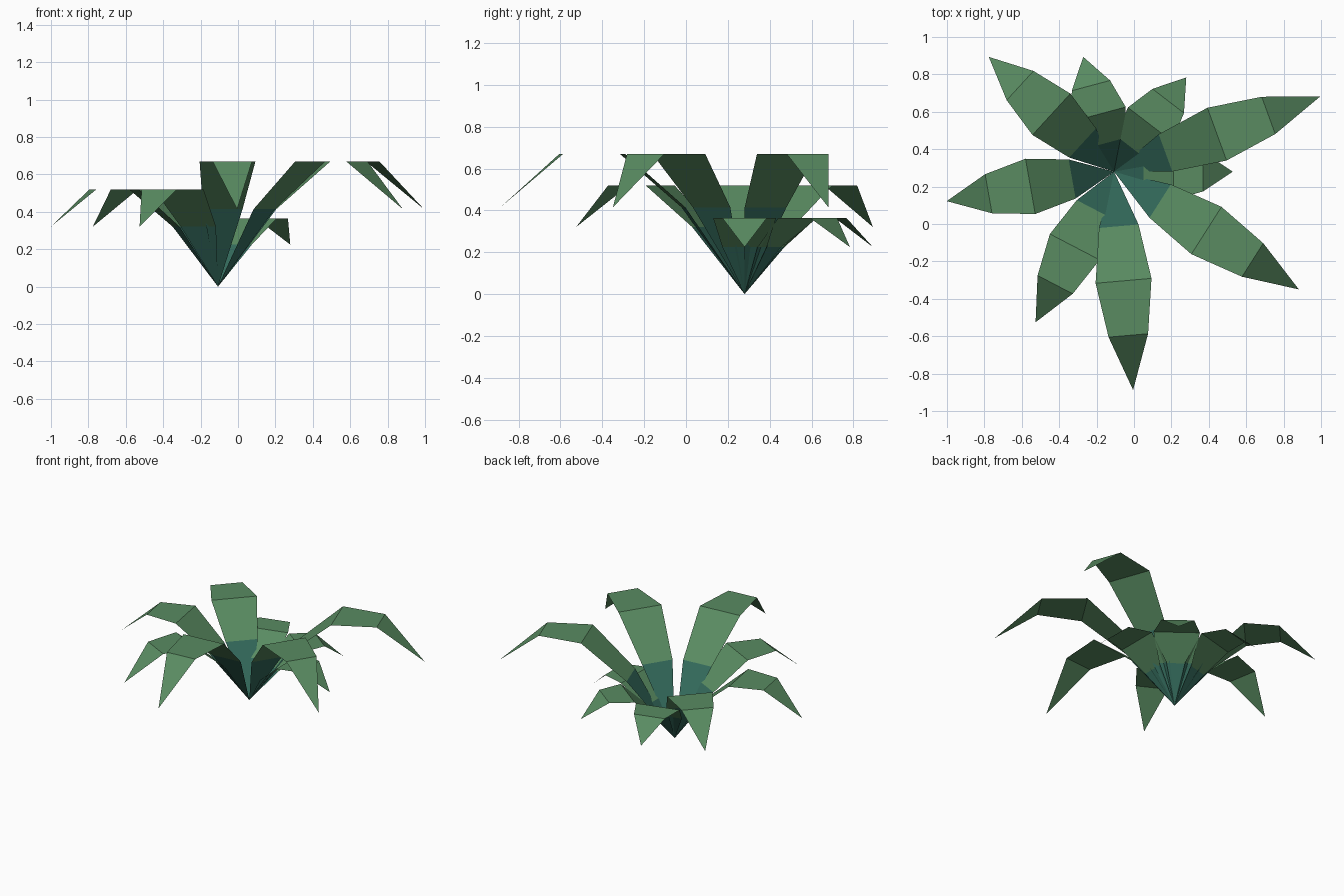
import bpy
from math import sin, cos, pi, radians

if "Cube" in bpy.data.objects:
    bpy.data.objects.remove(bpy.data.objects["Cube"])

BASE = (-0.107, 0.28)
HALF_WIDTH = 0.15
SEGMENTS = 4
GOLDEN_ANGLE = radians(137.5)
# (length, arch height) of small, medium and large leaves
SIZES = [(0.635, 0.382), (0.908, 0.545), (1.172, 0.705)]


def make_material(name, color):
    mat = bpy.data.materials.new(name)
    mat.diffuse_color = color
    mat.use_nodes = True
    mat.node_tree.nodes["Principled BSDF"].inputs["Base Color"].default_value = mat.diffuse_color
    return mat


leaf_green = make_material("leaf_green", (0.10, 0.26, 0.12, 1))
stem_teal = make_material("stem_teal", (0.035, 0.15, 0.11, 1))


def make_leaf(name, angle, length, height):
    """Arched flat blade, pointed at both ends, teal at its root."""
    def point(t, side):
        r, w = length * t, side * HALF_WIDTH * sin(pi * t)
        return (BASE[0] + r * cos(angle) - w * sin(angle),
                BASE[1] + r * sin(angle) + w * cos(angle),
                height * sin(0.8 * pi * t))

    verts = [point(0, 0)]
    for i in range(1, SEGMENTS):
        verts += [point(i / SEGMENTS, -1), point(i / SEGMENTS, 1)]
    verts.append(point(1, 0))
    last = len(verts) - 1
    faces = [(0, 1, 2)]
    faces += [(i, i + 2, i + 3, i + 1) for i in range(1, last - 2, 2)]
    faces.append((last - 2, last, last - 1))

    mesh = bpy.data.meshes.new(name)
    mesh.from_pydata(verts, [], faces)
    mesh.materials.append(leaf_green)
    mesh.materials.append(stem_teal)
    mesh.polygons[0].material_index = 1
    mesh.update()
    obj = bpy.data.objects.new(name, mesh)
    bpy.context.collection.objects.link(obj)


# Nine leaves spiralling round one root, cycling through the three sizes
for k in range(9):
    make_leaf(f"leaf_{k + 1}", k * GOLDEN_ANGLE, *SIZES[k % 3])
